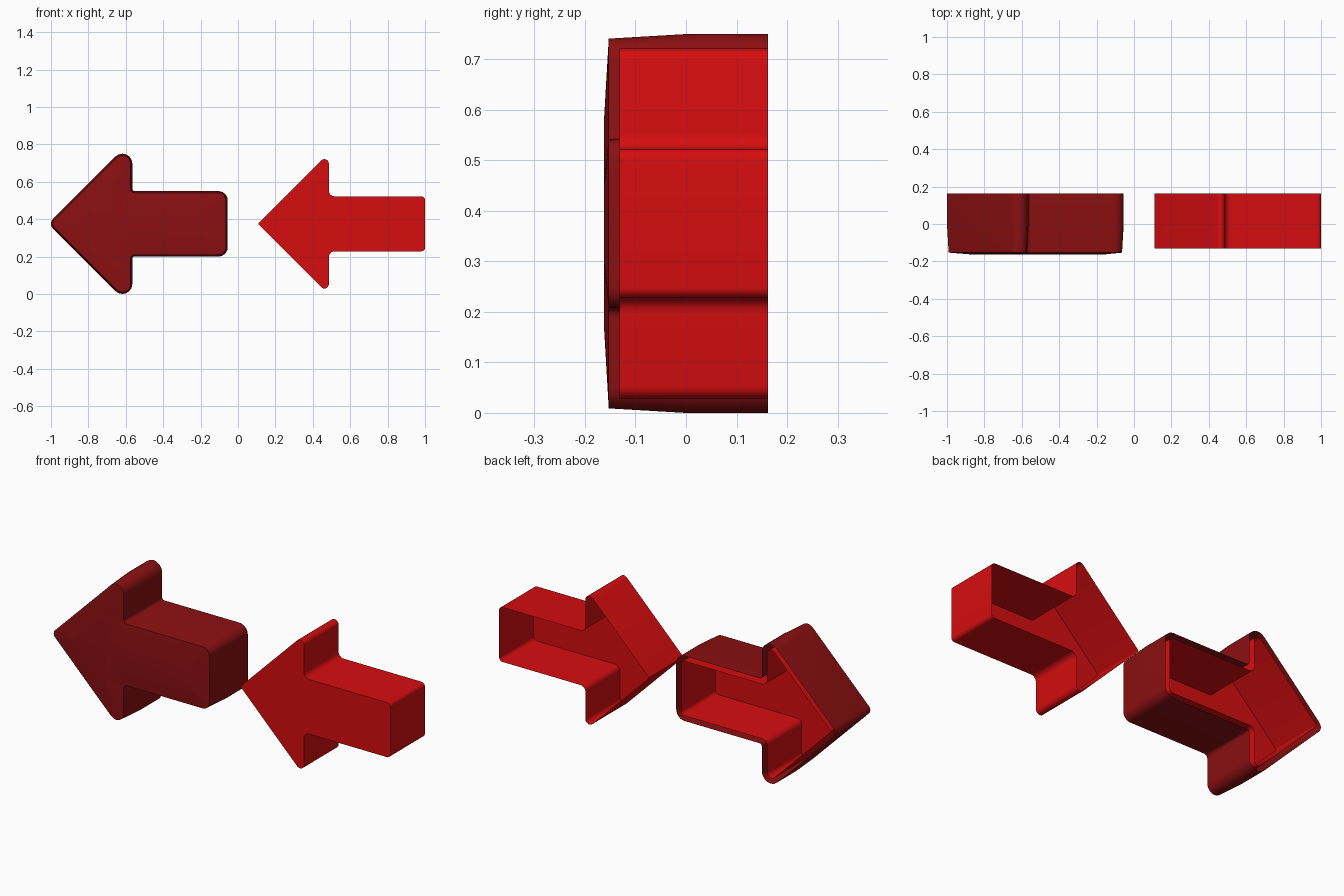
import bpy, bmesh, math
from mathutils import Vector

if "Cube" in bpy.data.objects:
    bpy.data.objects.remove(bpy.data.objects["Cube"])


def material(name, col):
    m = bpy.data.materials.new(name)
    m.diffuse_color = (*col, 1)
    m.use_nodes = True
    m.node_tree.nodes["Principled BSDF"].inputs["Base Color"].default_value = m.diffuse_color
    return m


dark = material("dark red", (0.26, 0.005, 0.006))
bright = material("bright red", (0.67, 0.004, 0.005))
MID = 0.375  # height of the arrow axis


def arrow(tip, back, end, half, r_tip, r_wing, r_neck, r_end):
    """Sharp half outline (x, z, radius) mirrored about the axis, counter-clockwise."""
    wing = back - tip
    low = [(back, -wing, r_wing), (back, -half, r_neck), (end, -half, r_end)]
    return [(tip, 0, r_tip)] + low + [(x, -z, r) for x, z, r in reversed(low)]


def ring(corners, inset, segs=6):
    """Outline offset inward by inset, with every corner rounded."""
    n = len(corners)
    pts = [Vector((x, z)) for x, z, _ in corners]
    sharp, out = [], []
    for i in range(n):
        a = (pts[i] - pts[i - 1]).normalized()
        b = (pts[(i + 1) % n] - pts[i]).normalized()
        na, nb = Vector((-a.y, a.x)), Vector((-b.y, b.x))
        p = pts[i] + (na + nb) * inset / (1 + na.dot(nb))
        convex = a.x * b.y - a.y * b.x > 0
        r = max(corners[i][2] + (-inset if convex else inset), 0.004)
        sharp.append((p, na, nb, r if convex else -r))
    for p, na, nb, r in sharp:
        centre = p + (na + nb) * r / (1 + na.dot(nb))
        turn = math.atan2(na.x * nb.y - na.y * nb.x, na.dot(nb))
        start = math.atan2(-na.y, -na.x)
        for k in range(segs + 1):
            t = start + turn * k / segs
            out.append(centre + Vector((math.cos(t), math.sin(t))) * r)
    return out


def shell(name, corners, layers, mat, dx=0.0):
    """Thin shell open at the back: layers are (y, inset), back to front."""
    bm = bmesh.new()
    rings = [[bm.verts.new((p.x + dx, y, p.y + MID)) for p in ring(corners, d)]
             for y, d in layers]
    for r0, r1 in zip(rings, rings[1:]):
        for i in range(len(r0)):
            j = (i + 1) % len(r0)
            bm.faces.new((r0[i], r1[i], r1[j], r0[j]))
    bm.faces.new(rings[-1])
    bm.normal_update()
    # front cap must face -y, walls follow it
    bmesh.ops.recalc_face_normals(bm, faces=bm.faces)
    bm.faces.ensure_lookup_table()
    if bm.faces[-1].normal.y > 0:
        bmesh.ops.reverse_faces(bm, faces=bm.faces)
    me = bpy.data.meshes.new(name)
    bm.to_mesh(me)
    bm.free()
    ob = bpy.data.objects.new(name, me)
    bpy.context.collection.objects.link(ob)
    me.materials.append(mat)
    bpy.ops.object.select_all(action='DESELECT')
    ob.select_set(True)
    bpy.context.view_layer.objects.active = ob
    bpy.ops.object.shade_smooth_by_angle(angle=math.radians(30))
    return ob


outer = arrow(-1.015, -0.565, -0.055, 0.175, 0.036, 0.053, 0.012, 0.05)
inner = arrow(0.106, 0.486, 1.0, 0.147, 0.008, 0.024, 0.03, 0.02)

# Dark outer cover with slight draft and gently domed front
shell("outer_arrow_cover", outer,
      [(0.162, 0), (0.0, 0), (-0.153, 0.009), (-0.1625, 0.1)], dark)

# Bright inner shell: one nested inside the cover, one beside it
for name, dx in (("nested_arrow_liner", -1.083), ("separate_arrow_liner", 0.0)):
    shell(name, inner, [(0.162, 0), (-0.132, 0)], bright, dx)
